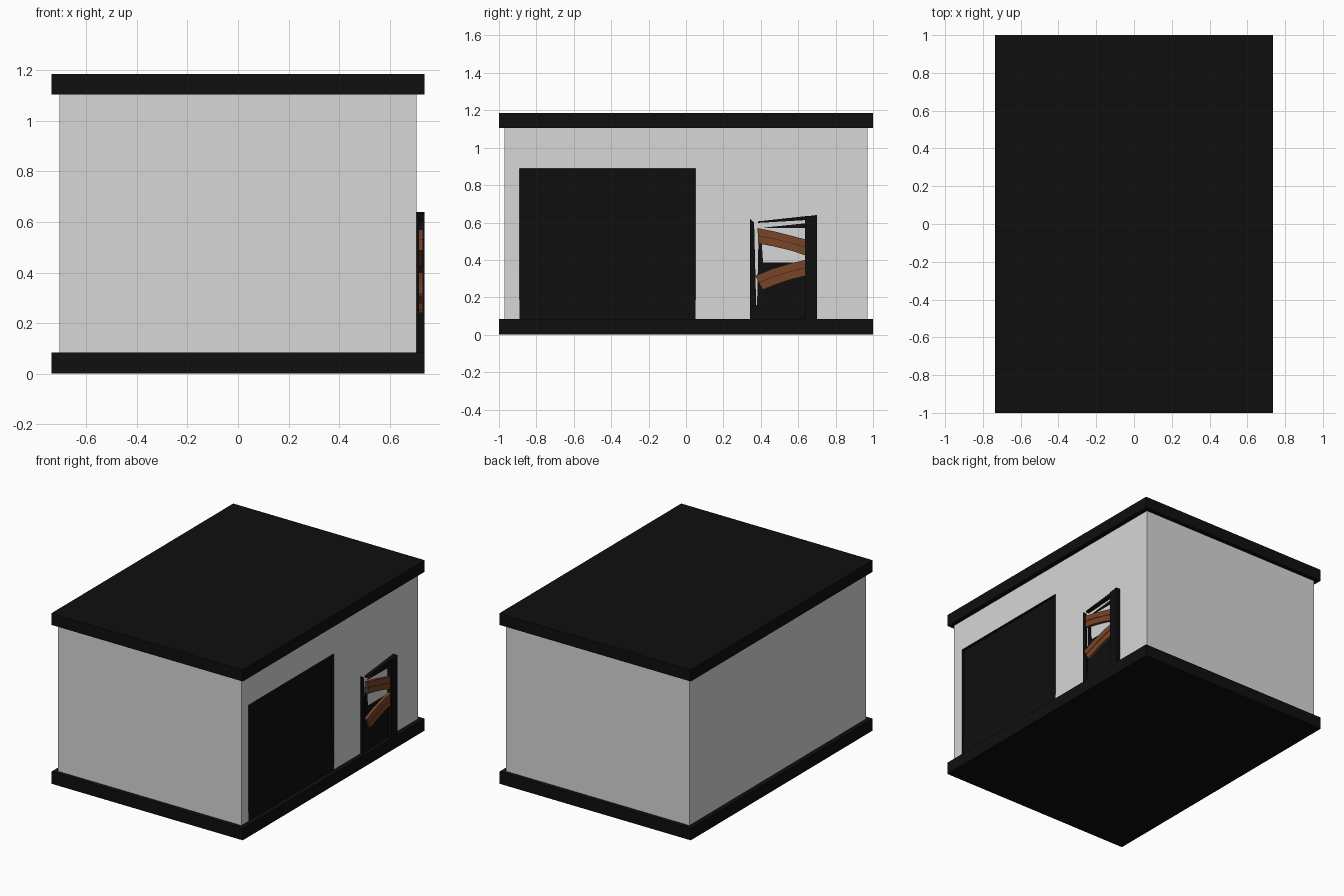
import bpy, bmesh
from mathutils import Vector

if "Cube" in bpy.data.objects:
    bpy.data.objects.remove(bpy.data.objects["Cube"])


def material(name, rgb):
    m = bpy.data.materials.new(name)
    m.diffuse_color = (*rgb, 1)
    m.use_nodes = True
    m.node_tree.nodes["Principled BSDF"].inputs["Base Color"].default_value = m.diffuse_color
    return m


WALL = material("pale wall", (0.68, 0.68, 0.68))
BLACK = material("near black", (0.0045, 0.0045, 0.0045))
WOOD = material("brown wood", (0.19, 0.06, 0.02))
DARK_WOOD = material("dark wood", (0.05, 0.016, 0.007))


def prism(name, pts, x0, x1, mat):
    """Extrude a (y, z) outline along x."""
    bm = bmesh.new()
    a = [bm.verts.new((x0, y, z)) for y, z in pts]
    b = [bm.verts.new((x1, y, z)) for y, z in pts]
    bm.faces.new(a)
    bm.faces.new(b)
    n = len(pts)
    for i in range(n):
        j = (i + 1) % n
        bm.faces.new((a[i], a[j], b[j], b[i]))
    bmesh.ops.recalc_face_normals(bm, faces=bm.faces)
    me = bpy.data.meshes.new(name)
    bm.to_mesh(me)
    bm.free()
    me.materials.append(mat)
    ob = bpy.data.objects.new(name, me)
    bpy.context.collection.objects.link(ob)
    return ob


def rect(y0, y1, z0, z1):
    return [(y0, z0), (y1, z0), (y1, z1), (y0, z1)]


# Base and roof slabs
prism("base_slab", rect(-1, 1, 0, 0.083), -0.737, 0.737, BLACK)
prism("roof_slab", rect(-1, 1, 1.105, 1.185), -0.737, 0.737, BLACK)

# Walls with a shallow, black-lined garage opening
walls = prism("walls", rect(-0.97, 0.97, 0.083, 1.105), -0.705, 0.705, WALL)
cutter = prism("opening_cutter", rect(-0.89, 0.05, 0.07, 0.89), 0.685, 0.75, BLACK)
cutter.hide_render = True
cutter.hide_viewport = True
cut = walls.modifiers.new("garage_opening", 'BOOLEAN')
cut.object = cutter
cut.solver = 'EXACT'
cut.material_mode = 'TRANSFER'

# Lower garage door section leans outward at the foot
door = prism("garage_lower_section", rect(-0.89, 0.05, 0.083, 0.33), 0.68, 0.704, BLACK)
for v in door.data.vertices:
    if v.co.z > 0.2 and v.co.x > 0.7:
        v.co.x = 0.687

# Broken side door: frame pieces and panel
prism("right_jamb", rect(0.635, 0.70, 0.083, 0.63) [:2] + [(0.70, 0.64), (0.635, 0.632)],
      0.70, 0.737, BLACK)
prism("left_jamb", [(0.342, 0.083), (0.378, 0.083), (0.374, 0.2), (0.364, 0.6), (0.342, 0.62)],
      0.70, 0.716, BLACK)
prism("lintel", [(0.385, 0.598), (0.66, 0.614), (0.66, 0.636), (0.385, 0.606)],
      0.70, 0.730, BLACK)
prism("door_top_rail", [(0.41, 0.572), (0.64, 0.596), (0.64, 0.57)], 0.70, 0.712, BLACK)
prism("door_panel", [(0.374, 0.083), (0.64, 0.083), (0.64, 0.385), (0.412, 0.385),
                     (0.405, 0.49), (0.387, 0.49), (0.38, 0.16), (0.374, 0.16)],
      0.70, 0.712, BLACK)


# Boarded-up planks: two split boards over a dark core
def plank(name, top, bottom):
    def row(t):
        return [tuple(Vector(p).lerp(Vector(q), t)) for p, q in zip(top, bottom)]

    for part, t0, t1, x0, x1, mat in (
            ("upper", 0.0, 0.47, 0.711, 0.731, WOOD),
            ("lower", 0.51, 1.0, 0.711, 0.731, WOOD),
            ("core", 0.1, 0.9, 0.712, 0.727, DARK_WOOD)):
        prism(f"{name}_{part}", row(t0) + row(t1)[::-1], x0, x1, mat)


plank("top_plank", [(0.383, 0.57), (0.47, 0.553), (0.56, 0.53), (0.658, 0.505)],
      [(0.385, 0.488), (0.47, 0.472), (0.56, 0.45), (0.65, 0.42)])
plank("bottom_plank", [(0.37, 0.315), (0.46, 0.352), (0.56, 0.382), (0.65, 0.403)],
      [(0.41, 0.24), (0.49, 0.272), (0.57, 0.298), (0.656, 0.318)])
